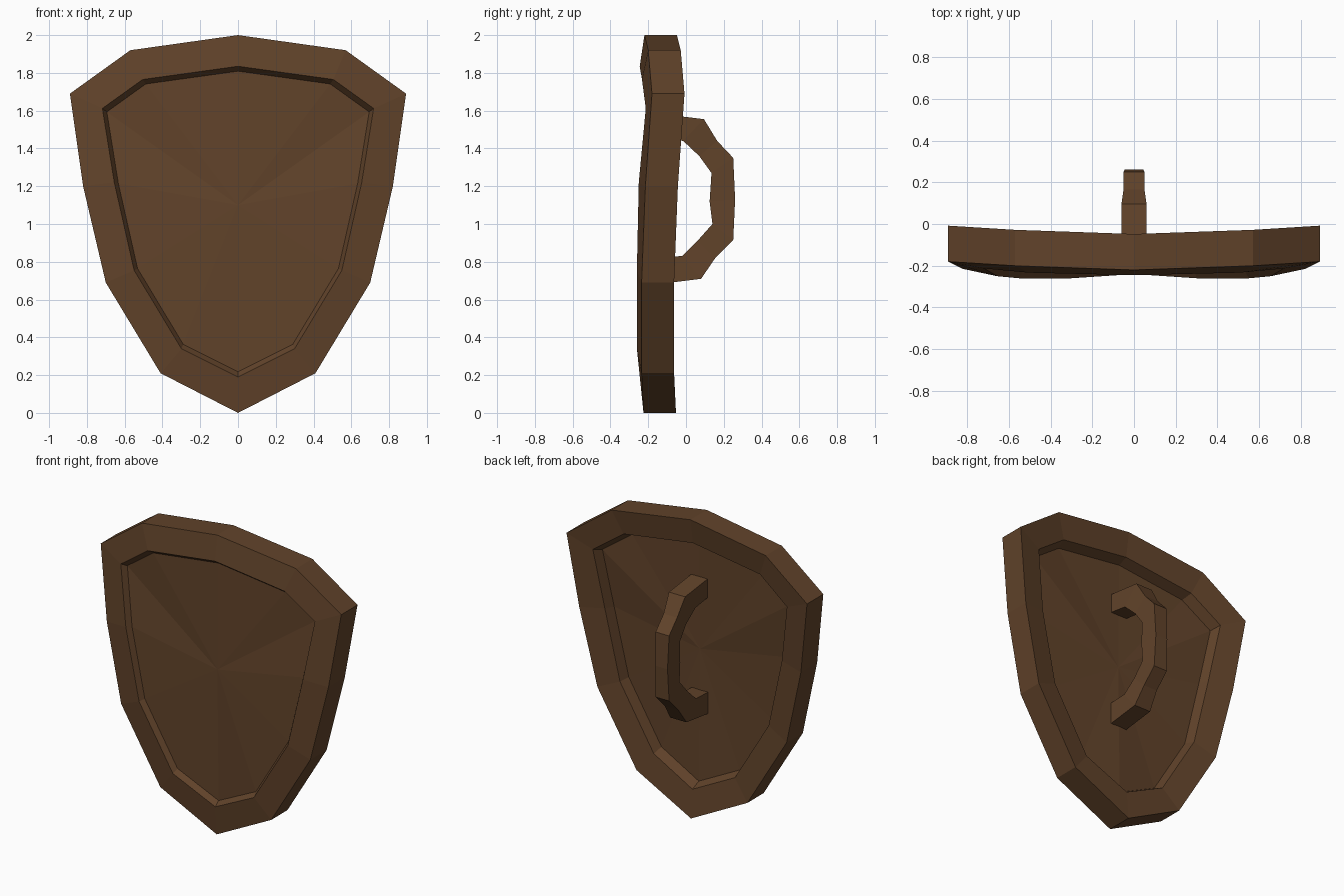
import bpy, bmesh

if "Cube" in bpy.data.objects:
    bpy.data.objects.remove(bpy.data.objects["Cube"])

mat = bpy.data.materials.new("brown_wood")
mat.diffuse_color = (0.12, 0.056, 0.023, 1)
mat.use_nodes = True
mat.node_tree.nodes["Principled BSDF"].inputs["Base Color"].default_value = mat.diffuse_color


def finish(bm, name):
    bmesh.ops.recalc_face_normals(bm, faces=bm.faces)
    me = bpy.data.meshes.new(name)
    bm.to_mesh(me)
    bm.free()
    ob = bpy.data.objects.new(name, me)
    bpy.context.collection.objects.link(ob)
    me.materials.append(mat)
    return ob


def ring(bm, half, dy=0.0):
    """Closed loop from a right-hand half outline (top to bottom), mirrored in x."""
    pts = half + [(-x, y, z) for x, y, z in half[-2:0:-1]]
    return [bm.verts.new((x, y + dy, z)) for x, y, z in pts]


def bridge(bm, a, b):
    n = len(a)
    for i in range(n):
        j = (i + 1) % n
        bm.faces.new((a[i], a[j], b[j], b[i]))


def fan(bm, loop, centre):
    c = bm.verts.new(centre)
    for i, v in enumerate(loop):
        bm.faces.new((v, loop[(i + 1) % len(loop)], c))


# Shield body: thick raised rim around a thinner sunken panel
outer = [(0, -.22, 2), (.57, -.2, 1.92), (.89, -.18, 1.69), (.82, -.215, 1.2),
         (.70, -.235, .69), (.41, -.235, .21), (0, -.225, 0)]
inner = [(0, -.245, 1.835), (.505, -.233, 1.765), (.718, -.213, 1.612), (.655, -.25, 1.22),
         (.55, -.26, .755), (.3, -.26, .34), (0, -.24, .19)]
panel = [(x * .967, y, 1.05 + (z - 1.05) * .967) for x, y, z in inner]
RIM, FRONT, BACK = .172, .035, .105

bm = bmesh.new()
loops = [ring(bm, panel, FRONT), ring(bm, inner), ring(bm, outer),
         ring(bm, outer, RIM), ring(bm, inner, RIM), ring(bm, panel, BACK)]
for a, b in zip(loops, loops[1:]):
    bridge(bm, a, b)
fan(bm, loops[0], (0, -.253 + FRONT, 1.1))
fan(bm, loops[-1], (0, -.253 + BACK, 1.1))
finish(bm, "shield_body")

# Handle: rectangular sections (outer y, z, inner y, z, half width)
sections = [(-.15, 1.585, -.15, 1.46, .06), (.095, 1.555, -.015, 1.44, .06),
            (.165, 1.44, .07, 1.36, .05), (.25, 1.35, .135, 1.27, .05),
            (.26, 1.13, .125, 1.12, .045), (.25, .915, .14, 1.0, .05),
            (.155, .82, .06, .91, .05), (.08, .71, -.02, .83, .06),
            (-.16, .68, -.16, .825, .06)]
bm = bmesh.new()
quads = [[bm.verts.new(p) for p in ((-w, oy, oz), (w, oy, oz), (w, iy, iz), (-w, iy, iz))]
         for oy, oz, iy, iz, w in sections]
for a, b in zip(quads, quads[1:]):
    bridge(bm, a, b)
bm.faces.new(quads[0])
bm.faces.new(quads[-1])
finish(bm, "handle")
